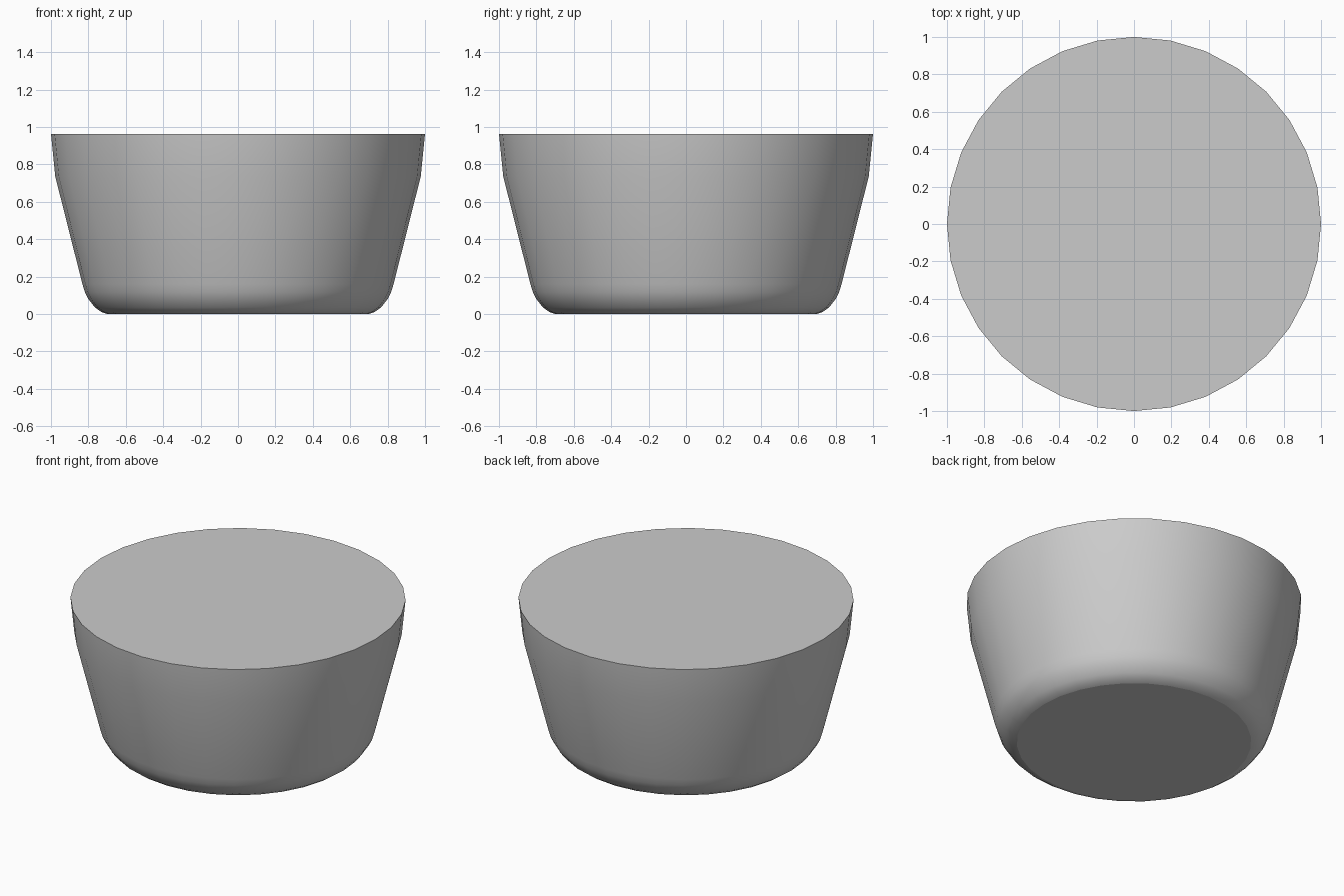
import bpy, bmesh, math

if "Cube" in bpy.data.objects:
    bpy.data.objects.remove(bpy.data.objects["Cube"])

SIDES = 32
# (radius, height) from base to rim
PROFILE = [(0.70, 0.0), (0.73, 0.01), (0.765, 0.035), (0.80, 0.08),
           (0.818, 0.115), (0.832, 0.16), (0.977, 0.735), (1.0, 0.963)]

# Tapered round tub body: stacked rings with flat caps
bm = bmesh.new()
rings = []
for r, z in PROFILE:
    rings.append([bm.verts.new((r * math.cos(math.tau * i / SIDES),
                                r * math.sin(math.tau * i / SIDES), z))
                  for i in range(SIDES)])
for low, high in zip(rings, rings[1:]):
    for i in range(SIDES):
        j = (i + 1) % SIDES
        bm.faces.new((low[i], low[j], high[j], high[i])).smooth = True
caps = [bm.faces.new(rings[0][::-1]), bm.faces.new(rings[-1])]

# Keep the cap borders crisp and the wall smooth
for cap in caps:
    for e in cap.edges:
        e.smooth = False

mesh = bpy.data.meshes.new("tapered_tub")
bm.to_mesh(mesh)
bm.free()
bpy.context.collection.objects.link(bpy.data.objects.new("tapered_tub", mesh))
